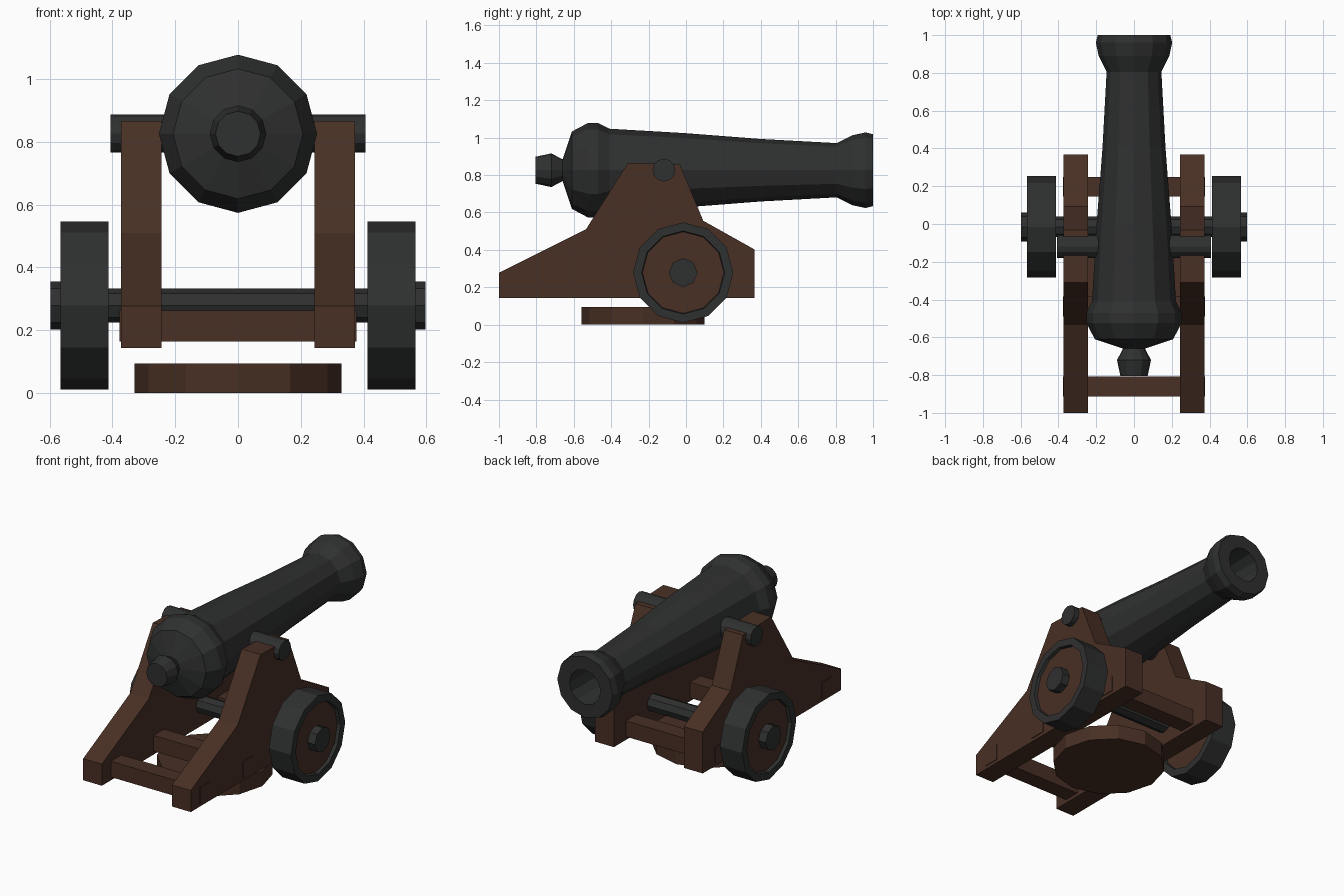
import bpy, bmesh, math

if "Cube" in bpy.data.objects:
    bpy.data.objects.remove(bpy.data.objects["Cube"])


def material(name, rgb):
    m = bpy.data.materials.new(name)
    m.diffuse_color = (*rgb, 1)
    m.use_nodes = True
    m.node_tree.nodes["Principled BSDF"].inputs["Base Color"].default_value = m.diffuse_color
    return m


IRON = material("dark iron", (0.028, 0.029, 0.029))
WOOD = material("brown wood", (0.065, 0.029, 0.018))


def finish(bm, name, mats, loc=(0, 0, 0)):
    bmesh.ops.recalc_face_normals(bm, faces=bm.faces)
    mesh = bpy.data.meshes.new(name)
    bm.to_mesh(mesh)
    bm.free()
    for m in mats:
        mesh.materials.append(m)
    ob = bpy.data.objects.new(name, mesh)
    ob.location = loc
    bpy.context.collection.objects.link(ob)
    return ob


def lathe(name, profile, axis, loc, mats, sides=12):
    """Revolve (distance along axis, radius) points; end caps use the last material."""
    bm = bmesh.new()
    rings = []
    for t, r in profile:
        ring = []
        for i in range(sides):
            a = math.tau * i / sides
            c, s = r * math.cos(a), r * math.sin(a)
            co = {'X': (t, c, s), 'Y': (c, t, s), 'Z': (c, s, t)}[axis]
            ring.append(bm.verts.new(co))
        rings.append(ring)
    for p, q in zip(rings, rings[1:]):
        for i in range(sides):
            j = (i + 1) % sides
            bm.faces.new((p[i], p[j], q[j], q[i]))
    for ring in (rings[0], rings[-1]):
        bm.faces.new(ring).material_index = len(mats) - 1
    return finish(bm, name, mats, loc)


def slab(name, outline, x0, x1):
    """Extrude a (y, z) outline along x."""
    bm = bmesh.new()
    face = bm.faces.new([bm.verts.new((x0, y, z)) for y, z in outline])
    ext = bmesh.ops.extrude_face_region(bm, geom=[face])
    verts = [v for v in ext["geom"] if isinstance(v, bmesh.types.BMVert)]
    bmesh.ops.translate(bm, verts=verts, vec=(x1 - x0, 0, 0))
    return finish(bm, name, [WOOD])


# Barrel with rear knob, flared muzzle and hollow bore
barrel = [(-0.805, 0.072), (-0.72, 0.09), (-0.66, 0.058), (-0.61, 0.207),
          (-0.525, 0.252), (-0.47, 0.252), (-0.41, 0.222), (0.0, 0.198),
          (0.4, 0.167), (0.805, 0.145), (0.89, 0.187), (0.96, 0.202),
          (1.0, 0.192), (1.0, 0.108), (0.5, 0.1)]
lathe("barrel", barrel, 'Y', (0, 0, 0.826), [IRON])

# Pivot bar through the barrel, and the wheel axle
lathe("pivot_bar", [(-0.407, 0.061), (0.407, 0.061)], 'X', (0, -0.118, 0.827), [IRON])
lathe("axle", [(-0.44, 0.054), (0.44, 0.054)], 'X', (0, -0.015, 0.279), [IRON], 8)

# Side cheeks, wheels and hubs on both sides
cheek = [(-1.0, 0.143), (0.367, 0.143), (0.367, 0.402), (0.092, 0.556),
         (-0.032, 0.856), (-0.31, 0.866), (-0.535, 0.51), (-1.0, 0.278)]
wheel = [(0.432, 0.218), (0.412, 0.222), (0.412, 0.268),
         (0.566, 0.268), (0.566, 0.222), (0.546, 0.218)]
for side, s in (("left", -1), ("right", 1)):
    slab(side + "_cheek", cheek, s * 0.243, s * 0.373)
    lathe(side + "_wheel", [(s * t, r) for t, r in wheel], 'X',
          (0, -0.015, 0.279), [IRON, WOOD])
    lathe(side + "_hub", [(s * 0.42, 0.077), (s * 0.597, 0.077)], 'X',
          (0, -0.015, 0.279), [IRON], 8)

# Cross bars joining the cheeks
for name, y in (("rear", -0.86), ("middle", -0.437), ("front", 0.197)):
    slab(name + "_cross_bar", [(y - 0.052, 0.164), (y + 0.052, 0.164),
                               (y + 0.052, 0.263), (y - 0.052, 0.263)], -0.377, 0.377)

# Round wooden base under the carriage
lathe("base_disc", [(0, 0.33), (0.094, 0.33)], 'Z', (0, -0.23, 0), [WOOD])
